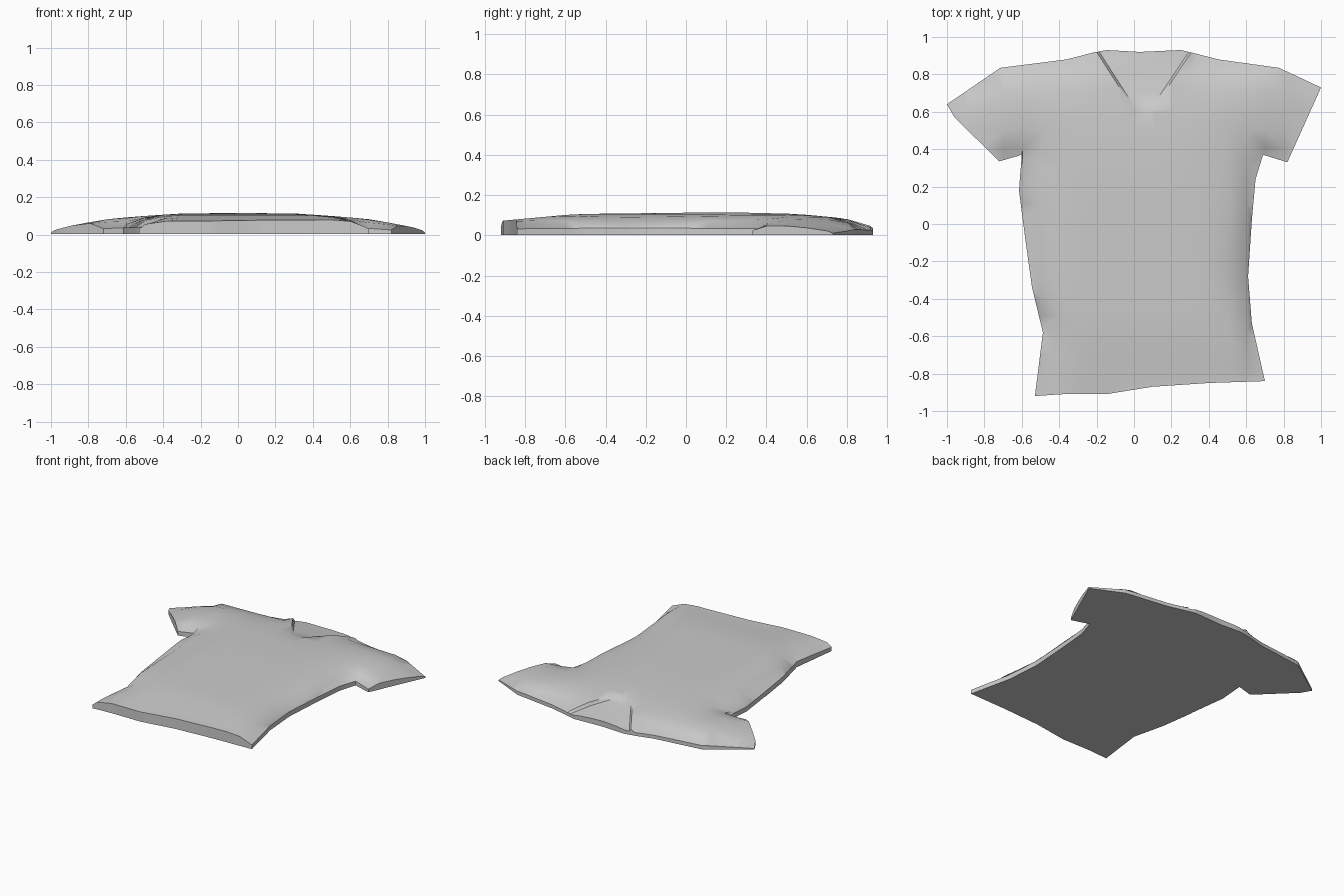
import bpy, bmesh, math
from mathutils import Vector
from mathutils.geometry import intersect_point_line

cube = bpy.data.objects.get("Cube")
if cube:
    bpy.data.objects.remove(cube, do_unlink=True)

FLOOR = 0.002

# Single cloth colour
cloth = bpy.data.materials.new("grey_cloth")
cloth.use_nodes = True
grey = (0.6, 0.6, 0.6, 1)
cloth.diffuse_color = grey
cloth.node_tree.nodes["Principled BSDF"].inputs["Base Color"].default_value = grey

# Outline of the shirt lying flat, one run of points per edge
hem = [(-.53, -.92), (-.38, -.91), (-.15, -.91), (.1, -.87), (.4, -.85), (.7, -.84)]
left_side = [(.63, -.53), (.61, -.28), (.63, .02), (.65, .24), (.69, .37), (.82, .33)]
left_shoulder = [(1, .73), (.775, .835), (.45, .88), (.315, .915)]
neck = [(.25, .93), (.03, .92), (-.145, .93)]
right_shoulder = [(-.225, .915), (-.36, .88), (-.715, .835), (-1, .64)]
right_side = [(-.96, .57), (-.72, .335), (-.6, .37), (-.615, .18), (-.58, -.09),
              (-.545, -.34), (-.487, -.58)]
outline = hem + left_side + left_shoulder + neck + right_shoulder + right_side

# Rounded edges: body sides and shoulders; hem, neck and cuffs stay cut square
rounded = [hem[-1:] + left_side, left_shoulder, right_shoulder,
           right_side[1:] + hem[:1]]

# Neckline folds: a point on each and its direction up to the shoulder
folds = [(Vector((-.02, .64, 0)), Vector((-.18, .28, 0))),
         (Vector((.12, .64, 0)), Vector((.18, .27, 0)))]
FOLD_WIDTH = 0.012


def ramp(points, t):
    """Piecewise linear lookup."""
    if t <= points[0][0]:
        return points[0][1]
    for (a, u), (b, v) in zip(points, points[1:]):
        if t <= b:
            return u + (v - u) * (t - a) / (b - a)
    return points[-1][1]


def edge_distance(p):
    """Distance to the nearest rounded edge."""
    best = 9.0
    for run in rounded:
        for a, b in zip(run, run[1:]):
            a, b = Vector((*a, 0)), Vector((*b, 0))
            q, t = intersect_point_line(p, a, b)
            q = a.lerp(b, max(0, min(1, t)))
            best = min(best, (p - q).length)
    return best


def fold_normal(direction):
    """Unit vector pointing into the neck opening."""
    n = Vector((direction.y, -direction.x, 0)).normalized()
    return n if direction.x < 0 else -n


def cloth_height(p):
    across = ramp([(0, .115), (.3, .113), (.55, .096), (.72, .08), (1, .027)], abs(p.x))
    along = ramp([(-.92, .072), (-.55, .106), (.2, .115), (.55, .107),
                  (.75, .088), (.93, .062)], p.y)
    z = min(across, along) * ramp([(0, .4), (.03, .76), (.15, 1)], edge_distance(p))
    # Sink the back of the neck behind the folds
    inside = min((p - o).dot(fold_normal(d)) for o, d in folds)
    sink = ramp([(.55, 0), (.75, .022)], p.y) * ramp([(0, 0), (FOLD_WIDTH, 1)], inside)
    return z - sink


def cut(bm, point, normal, test=lambda f: True):
    faces = [f for f in bm.faces if test(f)]
    geom = faces + list({e for f in faces for e in f.edges}) \
        + list({v for f in faces for v in f.verts})
    bmesh.ops.bisect_plane(bm, geom=geom, plane_co=point, plane_no=normal, dist=1e-5)


def add_object(name, bm):
    mesh = bpy.data.meshes.new(name)
    bm.to_mesh(mesh)
    bm.free()
    obj = bpy.data.objects.new(name, mesh)
    mesh.materials.append(cloth)
    bpy.context.collection.objects.link(obj)
    return obj


# Shirt: fill the outline, add a rim, then cut it into a grid
bm = bmesh.new()
sheet = bm.faces.new([bm.verts.new((x, y, 0)) for x, y in outline])
bmesh.ops.inset_region(bm, faces=[sheet], thickness=.03, use_boundary=True,
                       use_even_offset=True)
for i in range(-9, 10):
    cut(bm, (i / 10 + .005, 0, 0), (1, 0, 0))
    cut(bm, (0, i / 10 + .005, 0), (0, 1, 0))


def near_neck(f):
    c = f.calc_center_median()
    return c.y > .6 and abs(c.x - .05) < .35


for origin, direction in folds:
    n = fold_normal(direction)
    for offset in (0, FOLD_WIDTH):
        cut(bm, origin + n * offset, n, near_neck)

# Underside is a flat copy joined by walls; the upper sheet is puffed up
bmesh.ops.triangulate(bm, faces=bm.faces[:])
upper = bm.verts[:]
heights = [cloth_height(v.co) for v in upper]
bmesh.ops.extrude_face_region(bm, geom=bm.faces[:], use_keep_orig=True)
for v in bm.verts:
    v.co.z = FLOOR
for v, z in zip(upper, heights):
    v.co.z = z
bmesh.ops.recalc_face_normals(bm, faces=bm.faces[:])
shirt = add_object("shirt", bm)

bpy.ops.object.select_all(action='DESELECT')
bpy.context.view_layer.objects.active = shirt
shirt.select_set(True)
bpy.ops.object.shade_smooth_by_angle(angle=math.radians(42))

# Turned patch under the right hem corner, with its face up
bm = bmesh.new()
patch = [(-.53, -.92), (-.47, -.86), (-.39, -.66), (-.27, -.59), (-.15, -.36)] \
    + right_side[-3:]
face = bm.faces.new([bm.verts.new((x, y, 0)) for x, y in patch])
face.normal_update()
if face.normal.z < 0:
    face.normal_flip()
add_object("underside_patch", bm)
